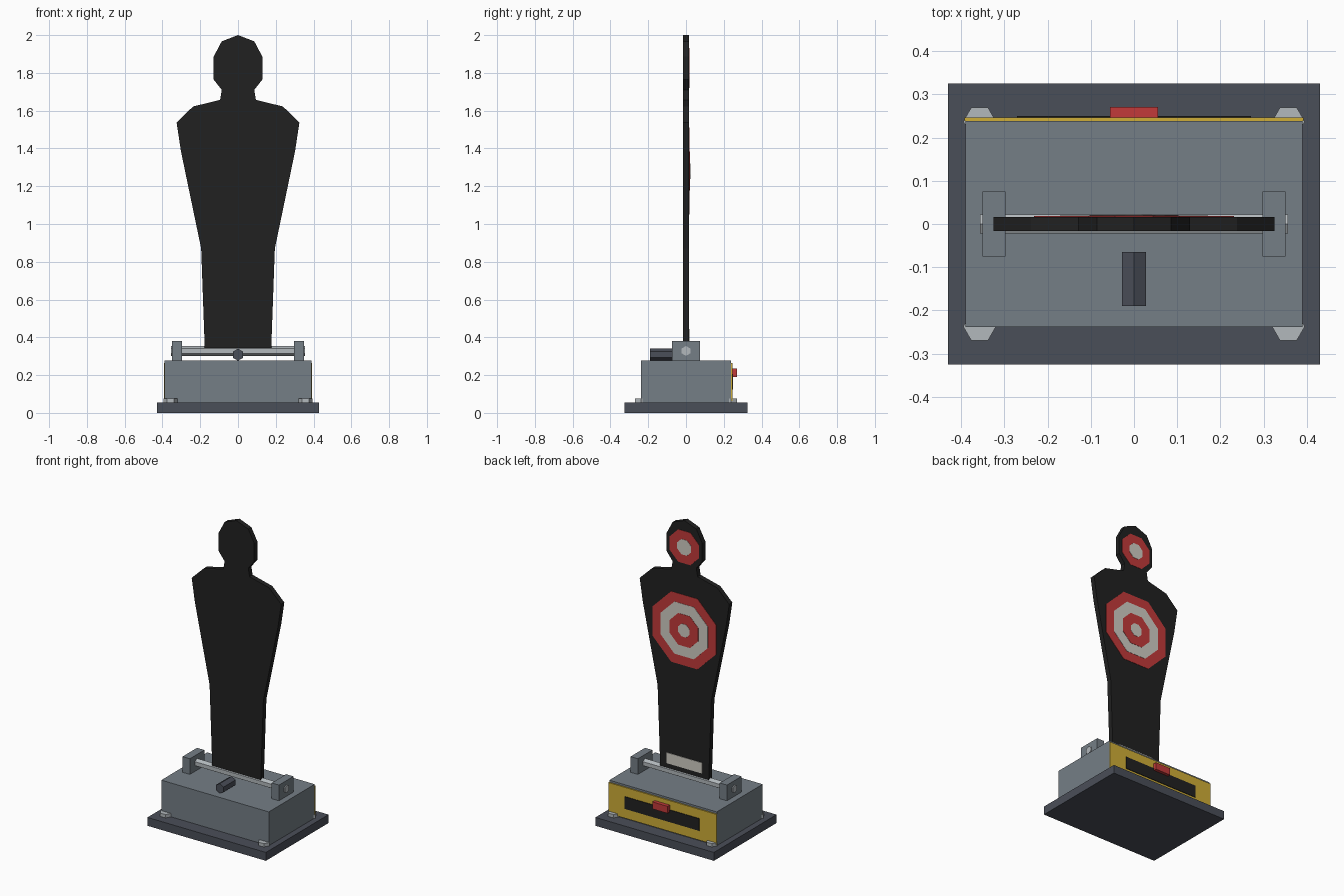
import bpy
import bmesh
from math import cos, sin, pi, radians

cube = bpy.data.objects.get("Cube")
if cube:
    bpy.data.objects.remove(cube, do_unlink=True)


def linear(v):
    v /= 255
    return v / 12.92 if v <= 0.04045 else ((v + 0.055) / 1.055) ** 2.4


def material(name, *rgb):
    colour = [linear(v) for v in rgb] + [1]
    mat = bpy.data.materials.new(name)
    mat.use_nodes = True
    mat.diffuse_color = colour
    mat.node_tree.nodes["Principled BSDF"].inputs["Base Color"].default_value = colour
    return mat


BLACK = material("black", 33, 33, 33)
DARK = material("dark grey", 74, 78, 88)
GREY = material("mid grey", 117, 126, 134)
STEEL = material("light steel", 178, 184, 188)
RED = material("red", 194, 58, 58)
YELLOW = material("yellow", 207, 174, 55)
WHITE = material("off white", 208, 205, 196)


def prism(name, points, axis, lo, hi, mat):
    """Extrude a flat outline along an axis; outline uses the other two axes in order."""
    bm = bmesh.new()

    def place(p, t):
        co = list(p)
        co.insert("xyz".index(axis), t)
        return bm.verts.new(co)

    face = bm.faces.new([place(p, lo) for p in points])
    move = [0, 0, 0]
    move["xyz".index(axis)] = hi - lo
    out = bmesh.ops.extrude_face_region(bm, geom=[face])
    verts = [g for g in out["geom"] if isinstance(g, bmesh.types.BMVert)]
    bmesh.ops.translate(bm, verts=verts, vec=move)
    bmesh.ops.recalc_face_normals(bm, faces=bm.faces)
    mesh = bpy.data.meshes.new(name)
    bm.to_mesh(mesh)
    bm.free()
    mesh.materials.append(mat)
    obj = bpy.data.objects.new(name, mesh)
    bpy.context.collection.objects.link(obj)
    return obj


def box(name, x, y, z, mat):
    outline = [(x[0], y[0]), (x[1], y[0]), (x[1], y[1]), (x[0], y[1])]
    return prism(name, outline, "z", z[0], z[1], mat)


def polygon(sides, radius, centre, turn=0):
    return [(centre[0] + radius * cos(2 * pi * i / sides + radians(turn)),
             centre[1] + radius * sin(2 * pi * i / sides + radians(turn)))
            for i in range(sides)]


# Base and housing
box("base_plate", (-.43, .43), (-.325, .325), (0, .055), DARK)
box("housing", (-.39, .39), (-.238, .238), (.055, .277), GREY)

# Back panel with slot and switch
box("back_panel", (-.392, .392), (.238, .246), (.062, .264), YELLOW)
box("panel_slot", (-.27, .27), (.246, .25), (.125, .205), BLACK)
box("switch", (-.055, .055), (.24, .27), (.19, .236), RED)

# Corner bolts, hinge brackets
for side, sx in (("left", 1), ("right", -1)):
    for end, sy in (("front", -1), ("back", 1)):
        prism(f"{end}_{side}_bolt", polygon(6, .038, (sx * .357, sy * .237)),
              "z", .055, .077, STEEL)
    box(f"{side}_bracket", sorted((sx * .297, sx * .35)), (-.075, .075), (.277, .38), GREY)

# Pivot rod and front peg
prism("pivot_rod", polygon(6, .026, (0, .328), 90), "x", -.356, .356, STEEL)
prism("front_peg", polygon(6, .032, (0, .308), 90), "y", -.19, -.065, DARK)

# Torso and head board, mirrored from a half outline
half = [(.176, .343), (.195, .87), (.302, 1.385), (.325, 1.537), (.238, 1.622),
        (.095, 1.657), (.086, 1.71), (.129, 1.765), (.129, 1.886), (.086, 1.967)]
outline = half + [(0, 2)] + [(-x, z) for x, z in reversed(half)]
prism("silhouette_board", outline, "y", -.016, .016, BLACK)

# Target rings on the back, each slightly prouder than the last
targets = {"chest": (1.28, (.25, .185, .112, .045)), "head": (1.825, (.115, .054))}
for name, (z, radii) in targets.items():
    for i, r in enumerate(radii):
        prism(f"{name}_ring_{i + 1}", polygon(8, r, (0, z), 22.5), "y",
              .016, .018 + .0015 * i, WHITE if i % 2 else RED)

# Label strip near the foot of the board
box("label_strip", (-.13, .13), (.016, .019), (.375, .445), WHITE)
